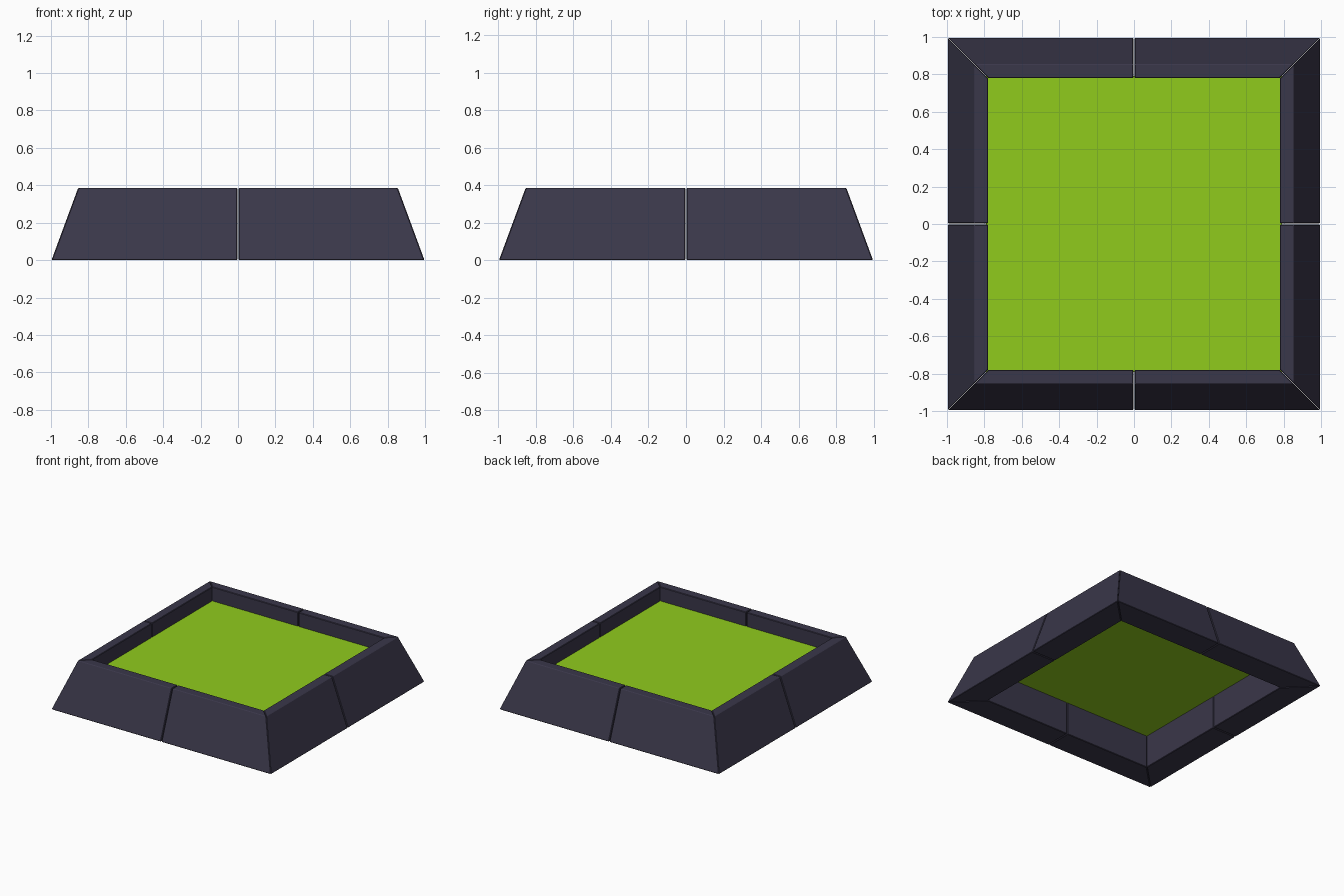
import bpy, bmesh
from math import pi
from mathutils import Matrix

if "Cube" in bpy.data.objects:
    bpy.data.objects.remove(bpy.data.objects["Cube"])


def material(name, color):
    m = bpy.data.materials.new(name)
    m.diffuse_color = (*color, 1)
    m.use_nodes = True
    m.node_tree.nodes["Principled BSDF"].inputs["Base Color"].default_value = m.diffuse_color
    return m


stone = material("dark_stone", (0.042, 0.038, 0.068))
green = material("green_liquid", (0.28, 0.60, 0.012))

# border cross-section: (distance from centre, height)
PROFILE = [(0.997, 0), (0.855, 0.385), (0.78, 0.385), (0.78, 0)]
GAP = 0.003


def border_block(name, side, flip):
    """Half of one side, running from the middle seam to a mitred corner."""
    bm = bmesh.new()
    seam = [bm.verts.new((GAP * flip, -d, z)) for d, z in PROFILE]
    mitre = [bm.verts.new(((d - 0.001) * flip, -d, z)) for d, z in PROFILE]
    bm.faces.new(seam)
    bm.faces.new(mitre[::-1])
    for i in range(4):
        j = (i + 1) % 4
        bm.faces.new((seam[i], mitre[i], mitre[j], seam[j]))
    bmesh.ops.recalc_face_normals(bm, faces=bm.faces)
    # small chamfer so neighbouring blocks read as separate stones
    bmesh.ops.bevel(bm, geom=bm.edges[:], offset=0.004, segments=1, affect='EDGES')
    bm.transform(Matrix.Rotation(side * pi / 2, 4, 'Z'))
    me = bpy.data.meshes.new(name)
    bm.to_mesh(me)
    bm.free()
    me.materials.append(stone)
    bpy.context.collection.objects.link(bpy.data.objects.new(name, me))


# four sides, two blocks each
for side, label in enumerate(("front", "right", "back", "left")):
    for flip, end in ((-1, "a"), (1, "b")):
        border_block(f"{label}_border_block_{end}", side, flip)

# flat liquid surface inside the border
bpy.ops.mesh.primitive_plane_add(size=1.58, location=(0, 0, 0.27))
pool = bpy.context.object
pool.name = "pool_surface"
pool.data.materials.append(green)
